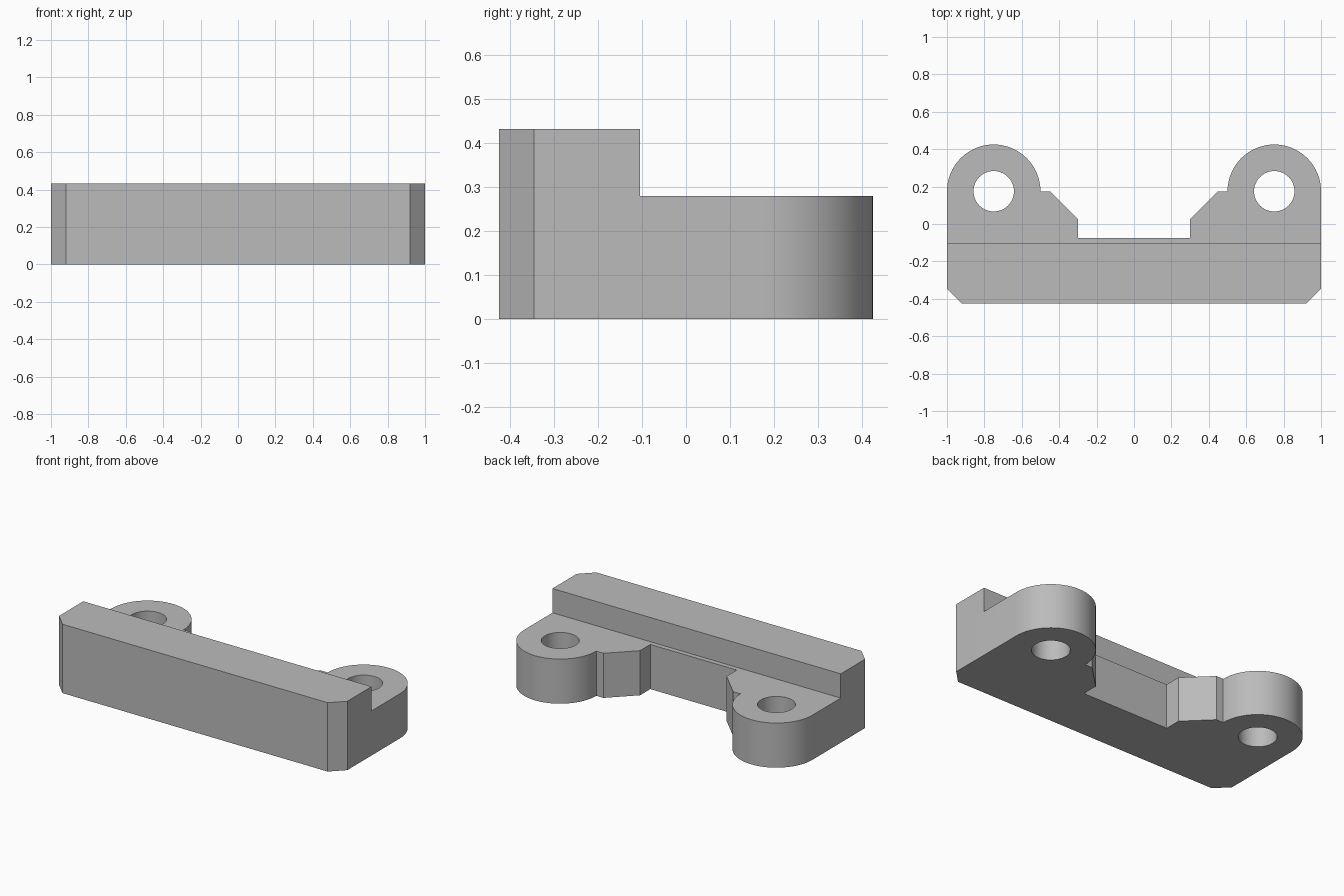
import bpy
import bmesh
from math import cos, sin, pi
from mathutils import Matrix

cube = bpy.data.objects.get("Cube")
if cube:
    bpy.data.objects.remove(cube, do_unlink=True)

HEIGHT, EAR_TOP = 0.432, 0.28
STEP_Y = -0.105
EAR_X, EAR_Y, EAR_R, HOLE_R = 0.75, 0.175, 0.25, 0.108
ARC_STEPS = 32

grey = bpy.data.materials.new("plain_grey")
grey.use_nodes = True
colour = (0.5, 0.5, 0.5, 1)
grey.diffuse_color = colour
grey.node_tree.nodes["Principled BSDF"].inputs["Base Color"].default_value = colour


def make_object(name, bm):
    bmesh.ops.recalc_face_normals(bm, faces=bm.faces)
    mesh = bpy.data.meshes.new(name)
    bm.to_mesh(mesh)
    bm.free()
    mesh.materials.append(grey)
    obj = bpy.data.objects.new(name, mesh)
    bpy.context.collection.objects.link(obj)
    return obj


def cut(target, cutter):
    cutter.hide_render = True
    mod = target.modifiers.new("cut", 'BOOLEAN')
    mod.operation = 'DIFFERENCE'
    mod.solver = 'EXACT'
    mod.object = cutter
    bpy.context.view_layer.objects.active = target
    bpy.ops.object.modifier_apply(modifier=mod.name)
    bpy.data.objects.remove(cutter, do_unlink=True)


# Half outline: chamfered front corner, rounded ear, web and recess
half = [(0.92, -0.425), (1.0, -0.345)]
half += [(EAR_X + EAR_R * cos(pi * i / ARC_STEPS), EAR_Y + EAR_R * sin(pi * i / ARC_STEPS))
         for i in range(ARC_STEPS + 1)]
half += [(0.45, EAR_Y), (0.3, 0.027), (0.3, -0.075)]
outline = half + [(-x, y) for x, y in reversed(half)]

# Solid bracket body
bm = bmesh.new()
base = bm.faces.new([bm.verts.new((x, y, 0)) for x, y in outline])
top = bmesh.ops.extrude_face_region(bm, geom=[base])["geom"]
bmesh.ops.translate(bm, vec=(0, 0, HEIGHT),
                    verts=[v for v in top if isinstance(v, bmesh.types.BMVert)])
bracket = make_object("mounting_bracket", bm)

# Step behind the raised front bar
bm = bmesh.new()
bmesh.ops.create_cube(bm, size=1, matrix=Matrix.Translation((0, STEP_Y + 0.5, EAR_TOP + 0.5))
                      @ Matrix.Diagonal((3, 1, 1, 1)))
cut(bracket, make_object("step_cutter", bm))

# Bolt holes through both ears
for side in (-1, 1):
    bm = bmesh.new()
    bmesh.ops.create_cone(bm, cap_ends=True, segments=48, radius1=HOLE_R, radius2=HOLE_R,
                          depth=2, matrix=Matrix.Translation((side * EAR_X, EAR_Y, 0)))
    cut(bracket, make_object("hole_cutter", bm))

# Smooth round walls, crisp edges
bpy.ops.object.select_all(action='DESELECT')
bracket.select_set(True)
bpy.context.view_layer.objects.active = bracket
bpy.ops.object.shade_smooth_by_angle(angle=pi / 9)
